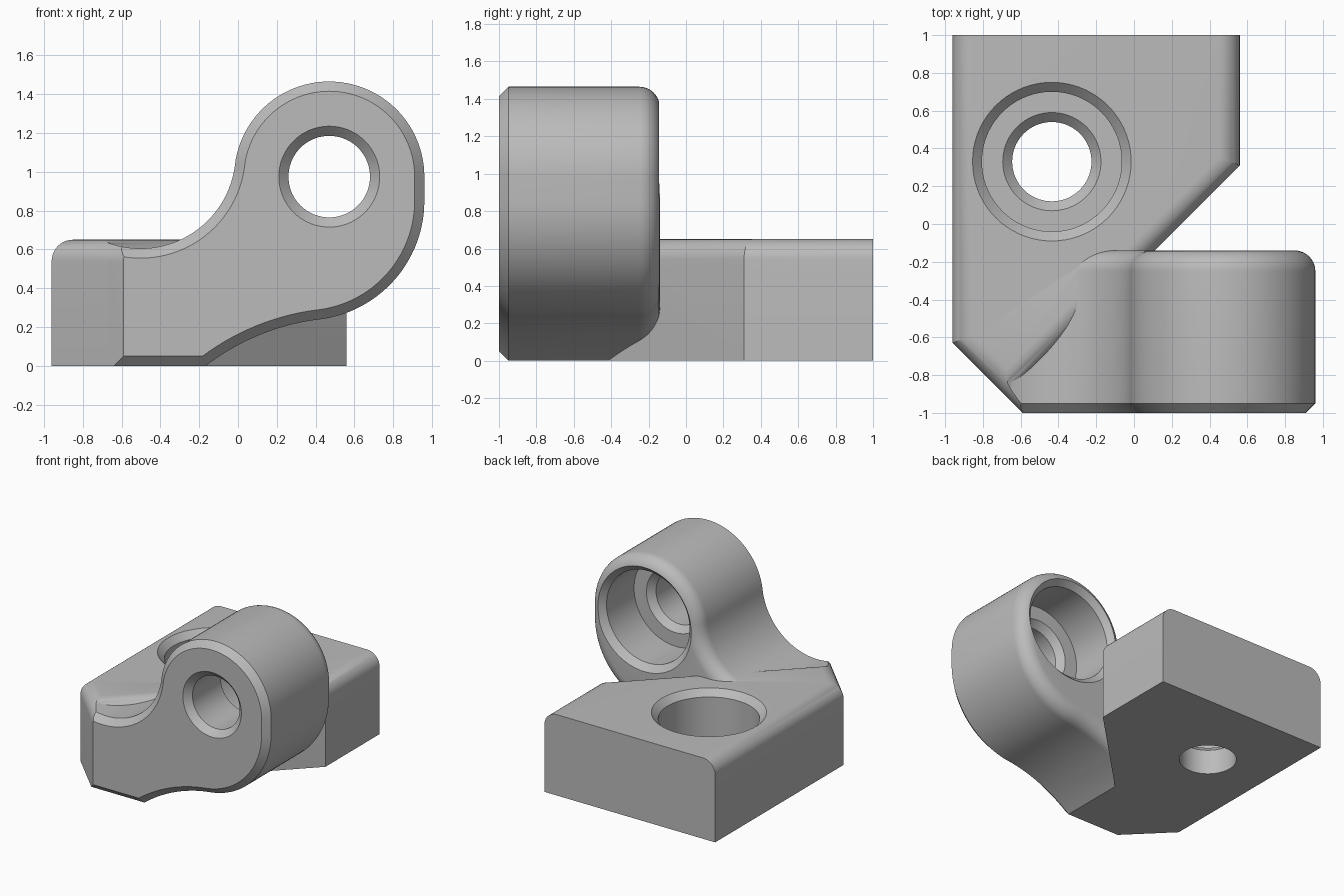
import bpy, bmesh, math
from mathutils import Vector

cube = bpy.data.objects.get("Cube")
if cube:
    bpy.data.objects.remove(cube, do_unlink=True)

grey = bpy.data.materials.new("plain_grey")
grey.use_nodes = True
COLOUR = (0.5, 0.5, 0.5, 1)
grey.diffuse_color = COLOUR
grey.node_tree.nodes["Principled BSDF"].inputs["Base Color"].default_value = COLOUR

ROUND, CHAMFER = 0.11, 0.05
TOP = 0.65                      # height of the base block
FRONT, BACK = -1.0, -0.14       # depth range of the arm


def arc(cx, cy, r, start, end, n):
    """Points on an arc, angles in degrees."""
    angles = [math.radians(start + (end - start) * i / n) for i in range(n + 1)]
    return [(cx + r * math.cos(a), cy + r * math.sin(a)) for a in angles]


def loft(name, rings, bevel_rule=None):
    """Closed solid skinned through a list of rings, with optional rounded edges."""
    bm = bmesh.new()
    loops = [[bm.verts.new(p) for p in ring] for ring in rings]
    n = len(loops[0])
    for a, b in zip(loops, loops[1:]):
        for i in range(n):
            j = (i + 1) % n
            bm.faces.new((a[i], a[j], b[j], b[i]))
    bm.faces.new(loops[0][::-1])
    bm.faces.new(loops[-1])
    bmesh.ops.recalc_face_normals(bm, faces=bm.faces[:])
    if bevel_rule:
        edges = [e for e in bm.edges if bevel_rule(e)]
        bmesh.ops.bevel(bm, geom=edges, offset=ROUND, segments=10, profile=0.5,
                        affect='EDGES')
    mesh = bpy.data.meshes.new(name)
    bm.to_mesh(mesh)
    bm.free()
    mesh.materials.append(grey)
    obj = bpy.data.objects.new(name, mesh)
    bpy.context.collection.objects.link(obj)
    return obj


def combine(target, other, operation):
    """Boolean the second object into the first and discard it."""
    other.hide_render = True
    mod = target.modifiers.new(operation.lower(), 'BOOLEAN')
    mod.operation, mod.solver, mod.object = operation, 'EXACT', other
    bpy.context.view_layer.objects.active = target
    bpy.ops.object.modifier_apply(modifier=mod.name)
    bpy.data.objects.remove(other, do_unlink=True)


def inset(points, d):
    """Clockwise outline moved inward by d, with mitred corners."""
    result = []
    for i, p in enumerate(points):
        p = Vector(p)
        u = (p - Vector(points[i - 1])).normalized()
        v = (Vector(points[(i + 1) % len(points)]) - p).normalized()
        nu, nv = Vector((u.y, -u.x)), Vector((v.y, -v.x))
        result.append(p + (nu + nv) * d / (1 + nu.dot(nv)))
    return result


def stepped_bore(name, profile, place):
    """Revolved cutter from (radius, position along axis) pairs."""
    return loft(name, [[place(x, y, h) for x, y in arc(0, 0, r, 0, 360, 72)[:-1]]
                       for r, h in profile])


# Base block: five-cornered plate plus the clipped front corner, top sides rounded
plan = [(-0.96, 1), (0.56, 1), (0.56, 0.31), (-0.67, -0.92), (-0.96, -0.63)]


def rounded_edge(e):
    a, b = (v.co for v in e.verts)
    return min(a.z, b.z) > TOP - 0.01 and min(a.y, b.y) < 0.99


base = loft("mounting_bracket", [[(x, y, z) for x, y in plan] for z in (0, TOP)],
            rounded_edge)

# Screw hole and counterbore through the base
combine(base, stepped_bore(
    "base_bore",
    [(0.21, -0.1), (0.21, 0.2), (0.26, 0.25), (0.37, 0.25),
     (0.37, TOP - CHAMFER), (0.42, TOP), (0.42, TOP + 0.1)],
    lambda x, y, h: (x - 0.435, y + 0.33, h)), 'DIFFERENCE')

# Arm outline, clockwise: top dip, round eye, lower bulge, underside hollow
outline = arc(-0.502, 1.095, 0.49, -114.7, -7, 28)
outline += arc(0.47, 0.975, 0.49, 173, 0, 48)[1:]
outline += arc(0.345, 0.85, 0.615, 0, -83, 28)
outline += arc(0.566, -0.951, 1.2, 97, 127.6, 14)[1:-1]
outline += [(-0.166, 0), (-0.707, 0)]

# Arm sections: chamfered front edge, rounded back edge
sections = [(FRONT, CHAMFER), (FRONT + CHAMFER, 0)]
sections += [(BACK - ROUND + y, ROUND - c) for c, y in arc(0, 0, ROUND, 0, 90, 10)]
arm = loft("arm", [[(p[0], y, p[1]) for p in inset(outline, d)] for y, d in sections])

# Stepped pivot hole through the eye of the arm
combine(arm, stepped_bore(
    "arm_bore",
    [(0.26, FRONT - 0.1), (0.26, FRONT), (0.21, FRONT + CHAMFER), (0.21, -0.59),
     (0.26, -0.54), (0.37, -0.54), (0.37, BACK - CHAMFER), (0.42, BACK), (0.42, 0)],
    lambda x, z, h: (x + 0.47, h, z + 0.975)), 'DIFFERENCE')

# Trim the arm to the rounded diagonal front corner
trim = [(0, -0.1)] + arc(ROUND, TOP - ROUND, ROUND, 180, 90, 10)
trim += [(ROUND, 0.75), (-0.5, 0.75), (-0.5, -0.1)]
s = math.sqrt(0.5)
combine(arm, loft("corner_trim", [[(-0.795 + s * (u + t), -0.795 + s * (u - t), z)
                                   for u, z in trim] for t in (-0.5, 0.6)]),
        'DIFFERENCE')

# Join the arm to the base and smooth the curved faces
combine(base, arm, 'UNION')
bpy.ops.object.select_all(action='DESELECT')
base.select_set(True)
bpy.context.view_layer.objects.active = base
bpy.ops.object.shade_smooth_by_angle(angle=math.radians(25))
